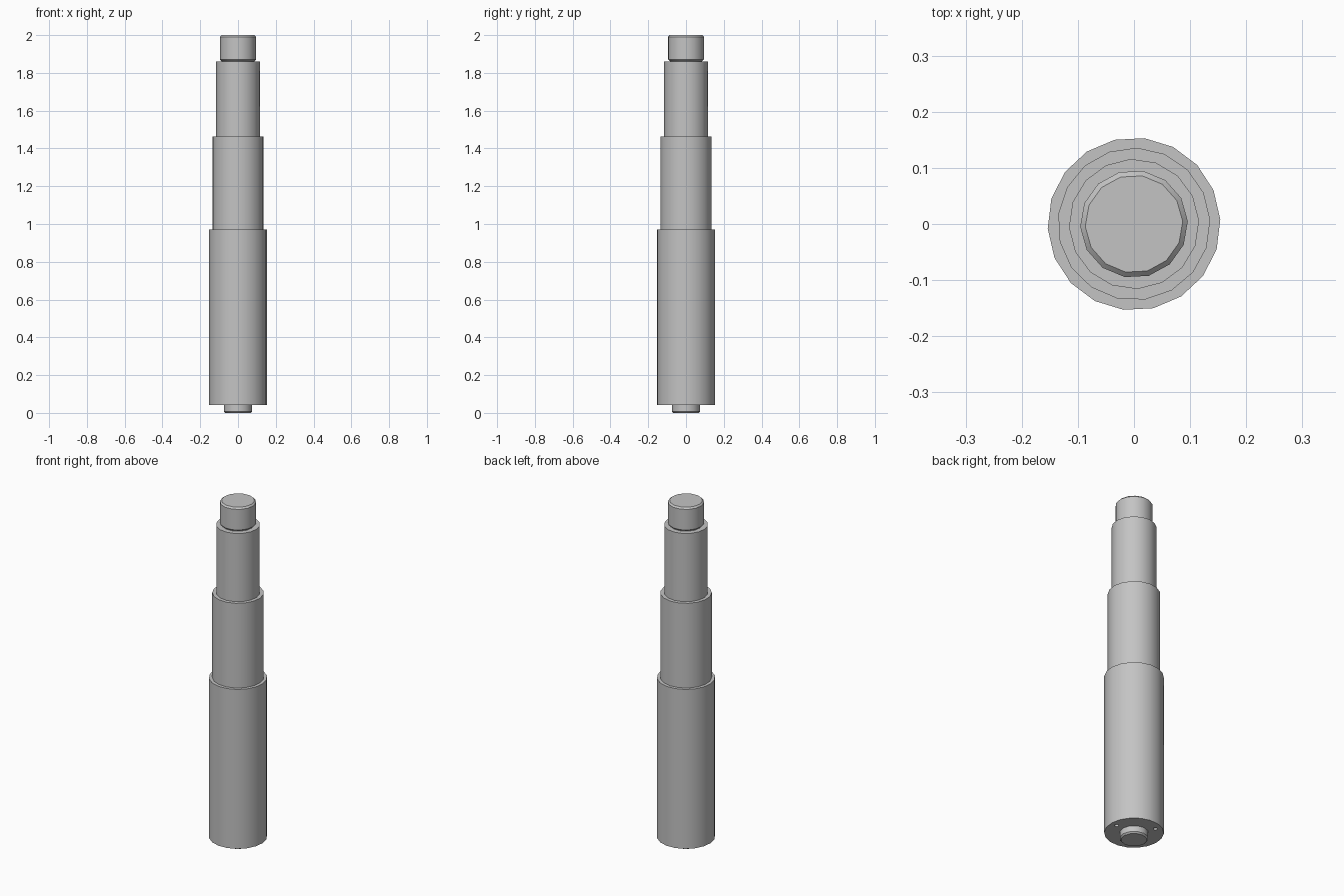
import bpy, bmesh
from math import cos, sin, pi, radians

default = bpy.data.objects.get("Cube")
if default:
    bpy.data.objects.remove(default, do_unlink=True)

# One grey metal for the whole ram
metal = bpy.data.materials.new("grey metal")
metal.use_nodes = True
GREY = (0.55, 0.55, 0.55, 1)
metal.diffuse_color = GREY
metal.node_tree.nodes["Principled BSDF"].inputs["Base Color"].default_value = GREY


def make_object(name, bm):
    bmesh.ops.recalc_face_normals(bm, faces=bm.faces)
    mesh = bpy.data.meshes.new(name)
    bm.to_mesh(mesh)
    bm.free()
    obj = bpy.data.objects.new(name, mesh)
    bpy.context.collection.objects.link(obj)
    mesh.materials.append(metal)
    return obj


def add_turned(bm, profile, sides, x=0, y=0, phase=radians(3)):
    """Closed solid of revolution from (radius, z) pairs, bottom to top."""
    rings = []
    for r, z in profile:
        angles = [phase + 2 * pi * i / sides for i in range(sides)]
        rings.append([bm.verts.new((x + r * cos(a), y + r * sin(a), z)) for a in angles])
    for low, high in zip(rings, rings[1:]):
        for i in range(sides):
            j = (i + 1) % sides
            bm.faces.new((low[i], low[j], high[j], high[i]))
    bm.faces.new(rings[0][::-1])
    bm.faces.new(rings[-1])


def turned(name, profile, sides):
    bm = bmesh.new()
    add_turned(bm, profile, sides)
    return make_object(name, bm)


def activate(obj):
    bpy.ops.object.select_all(action="DESELECT")
    obj.select_set(True)
    bpy.context.view_layer.objects.active = obj


# Telescoping stages, each rising out of the one below
outer_sleeve = turned("outer_sleeve", [(0.154, 0.042), (0.154, 0.97)], 18)
middle_stage = turned("middle_stage", [(0.136, 0.9), (0.136, 1.463)], 17)
inner_stage = turned("inner_stage", [(0.116, 1.4), (0.116, 1.86)], 16)

# Chamfered rod end on a short neck, and the base stud
rod_end = turned("rod_end", [(0.087, 1.8), (0.087, 1.862), (0.096, 1.871),
                             (0.096, 1.991), (0.087, 2.0)], 14)
base_stud = turned("base_stud", [(0.067, 0), (0.075, 0.008), (0.075, 0.08)], 12)

# Three blind bolt holes in the underside of the sleeve
bm = bmesh.new()
for k in range(3):
    a = 2 * pi * k / 3
    add_turned(bm, [(0.011, 0), (0.011, 0.1)], 10, 0.117 * cos(a), 0.117 * sin(a))
cutter = make_object("bolt_hole_cutter", bm)
cutter.hide_render = True
holes = outer_sleeve.modifiers.new("bolt holes", "BOOLEAN")
holes.object = cutter
holes.operation = "DIFFERENCE"
holes.solver = "EXACT"
activate(outer_sleeve)
bpy.ops.object.modifier_apply(modifier=holes.name)
bpy.data.objects.remove(cutter, do_unlink=True)

# Round walls smooth, rims sharp
for part in (outer_sleeve, middle_stage, inner_stage, rod_end, base_stud):
    activate(part)
    bpy.ops.object.shade_smooth_by_angle(angle=radians(40))
